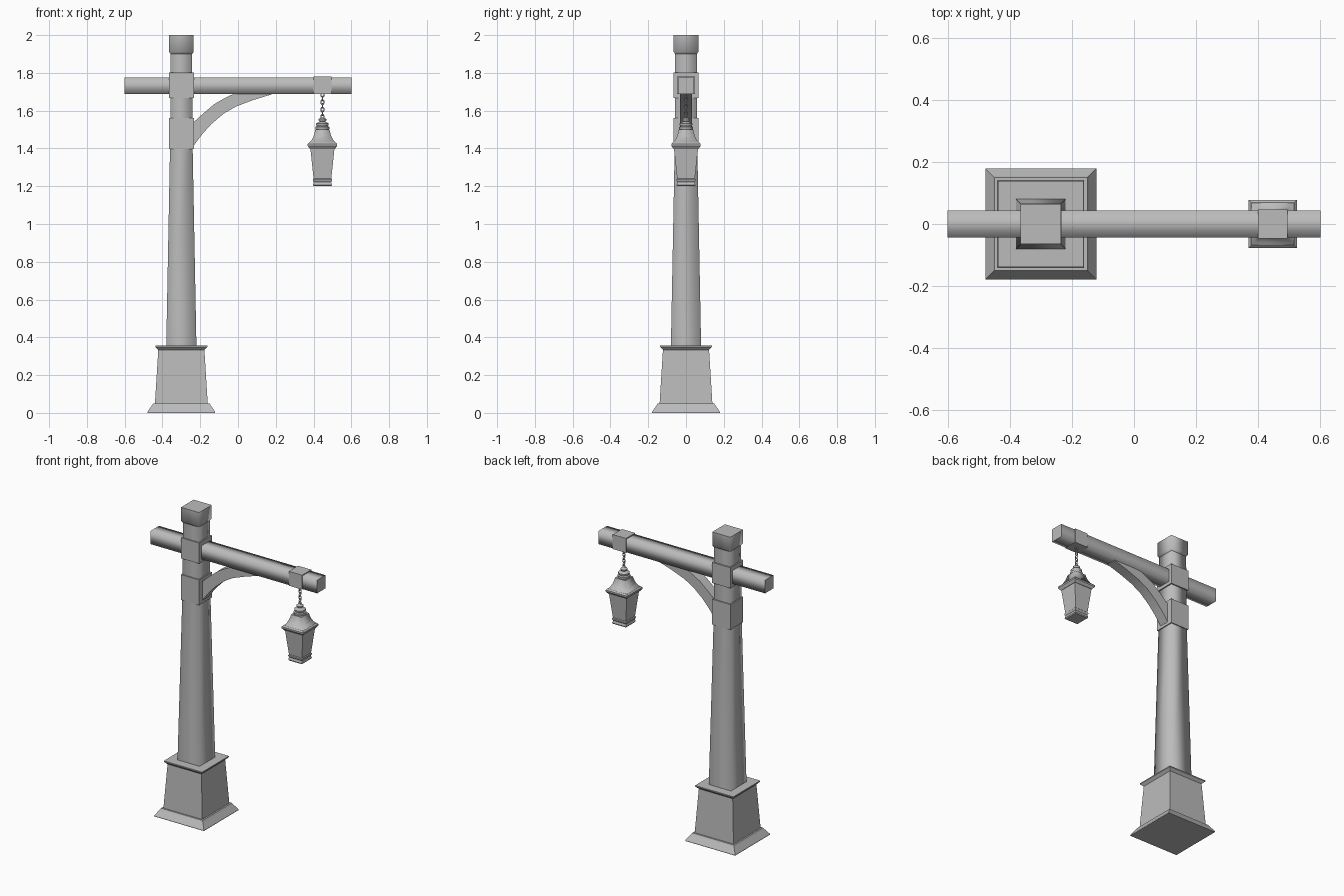
import bpy, bmesh, math
from mathutils import Vector

if "Cube" in bpy.data.objects:
    bpy.data.objects.remove(bpy.data.objects["Cube"])

POST_X, LAMP_X = -0.30, 0.447

grey = bpy.data.materials.new("weathered_grey")
grey.diffuse_color = (0.5, 0.5, 0.5, 1)
grey.use_nodes = True
grey.node_tree.nodes["Principled BSDF"].inputs["Base Color"].default_value = grey.diffuse_color


def finish(name, bm):
    bmesh.ops.recalc_face_normals(bm, faces=bm.faces[:])
    me = bpy.data.meshes.new(name)
    bm.to_mesh(me)
    bm.free()
    me.materials.append(grey)
    ob = bpy.data.objects.new(name, me)
    bpy.context.collection.objects.link(ob)
    return ob


def loft(name, profile, x, sides=4, smooth=False, angle=None):
    """Stack rings of (half width, height); four sides gives square rings."""
    bm = bmesh.new()
    rings = []
    for r, z in profile:
        k = math.sqrt(2) if sides == 4 else 1
        ring = []
        for i in range(sides):
            a = 2 * math.pi * (i + 0.5) / sides
            ring.append(bm.verts.new((x + k * r * math.cos(a), k * r * math.sin(a), z)))
        rings.append(ring)
    for lo, hi in zip(rings, rings[1:]):
        for i in range(sides):
            j = (i + 1) % sides
            f = bm.faces.new((lo[i], lo[j], hi[j], hi[i]))
            f.smooth = smooth
    bm.faces.new(rings[0][::-1])
    bm.faces.new(rings[-1])
    ob = finish(name, bm)
    if angle:
        bpy.context.view_layer.objects.active = ob
        ob.select_set(True)
        bpy.ops.object.shade_smooth_by_angle(angle=math.radians(angle))
        ob.select_set(False)
    return ob


def block(name, centre, size):
    bm = bmesh.new()
    bmesh.ops.create_cube(bm, size=1)
    bmesh.ops.scale(bm, vec=size, verts=bm.verts)
    bmesh.ops.translate(bm, vec=centre, verts=bm.verts)
    return finish(name, bm)


# Stepped base
loft("base_plinth", [(0.179, 0), (0.179, 0.006), (0.155, 0.041), (0.15, 0.05)], POST_X)
loft("base_body", [(0.14, 0.045), (0.122, 0.335)], POST_X)
loft("base_cornice", [(0.12, 0.332), (0.138, 0.35), (0.138, 0.357)], POST_X)

# Tapered post with softened sides, and its cap
loft("post", [(0.08, 0.35), (0.059, 1.45), (0.057, 1.91)], POST_X, smooth=True)
loft("post_cap", [(0.055, 1.897), (0.065, 1.912), (0.065, 2.0)], POST_X, smooth=True)

# Square collars on the post and beam
block("lower_collar", (POST_X, 0, 1.48), (0.132, 0.132, 0.164))
block("upper_collar", (POST_X, 0, 1.735), (0.132, 0.132, 0.134))
block("lamp_collar", (LAMP_X, 0, 1.734), (0.096, 0.094, 0.094))

# Cross beam: smooth along its length, flat ends
beam = block("cross_beam", (0, 0, 1.732), (1.2, 0.086, 0.086))
for p in beam.data.polygons:
    p.use_smooth = abs(p.normal.x) < 0.5

# Curved brace: strip between a lower and an upper curve
lower = [(-0.25, 1.395), (-0.19, 1.475), (-0.14, 1.53), (-0.075, 1.585),
         (-0.01, 1.622), (0.08, 1.656), (0.177, 1.686)]
upper = [(-0.25, 1.525), (-0.19, 1.58), (-0.125, 1.635), (-0.08, 1.661),
         (-0.035, 1.684), (0.07, 1.694), (0.177, 1.70)]
bm = bmesh.new()
rows = []
for (xl, zl), (xu, zu) in zip(lower, upper):
    rows.append([bm.verts.new(c) for c in
                 ((xl, -0.033, zl), (xl, 0.033, zl), (xu, 0.033, zu), (xu, -0.033, zu))])
for a, b in zip(rows, rows[1:]):
    for i in range(4):
        j = (i + 1) % 4
        bm.faces.new((a[i], a[j], b[j], b[i])).smooth = True
bm.faces.new(rows[0][::-1])
bm.faces.new(rows[-1])
brace = finish("curved_brace", bm)
bpy.context.view_layer.objects.active = brace
brace.select_set(True)
bpy.ops.object.shade_smooth_by_angle(angle=math.radians(35))
brace.select_set(False)

# Chain of alternating oval links
for i in range(7):
    bpy.ops.mesh.primitive_torus_add(
        major_segments=12, minor_segments=6, major_radius=0.0085, minor_radius=0.0028,
        location=(LAMP_X, 0, 1.684 - i * 0.0195),
        rotation=(math.pi / 2, 0, math.pi / 2 * (i % 2)))
    link = bpy.context.object
    link.name = f"chain_link_{i + 1}"
    link.scale = (1, 1.4, 1)
    link.data.materials.append(grey)
    bpy.ops.object.shade_smooth()
    link.select_set(False)

# Lantern: turned finial, bell roof, eave, tapered glass and foot
loft("lantern_finial", [(0.034, 1.495), (0.038, 1.505), (0.038, 1.514), (0.03, 1.518),
                        (0.034, 1.525), (0.034, 1.532), (0.024, 1.538), (0.014, 1.542),
                        (0.021, 1.549), (0.021, 1.555), (0.01, 1.563)],
     LAMP_X, sides=16, angle=50)
loft("lantern_roof", [(0.076, 1.424), (0.058, 1.443), (0.047, 1.465), (0.041, 1.485),
                      (0.038, 1.499)], LAMP_X, smooth=True)
loft("lantern_eave", [(0.066, 1.398), (0.071, 1.404), (0.078, 1.414), (0.078, 1.424),
                      (0.07, 1.432)], LAMP_X)
loft("lantern_glass", [(0.046, 1.232), (0.064, 1.402)], LAMP_X)
loft("lantern_foot", [(0.046, 1.2), (0.05, 1.206), (0.046, 1.222), (0.051, 1.23),
                      (0.051, 1.236), (0.045, 1.242)], LAMP_X)
